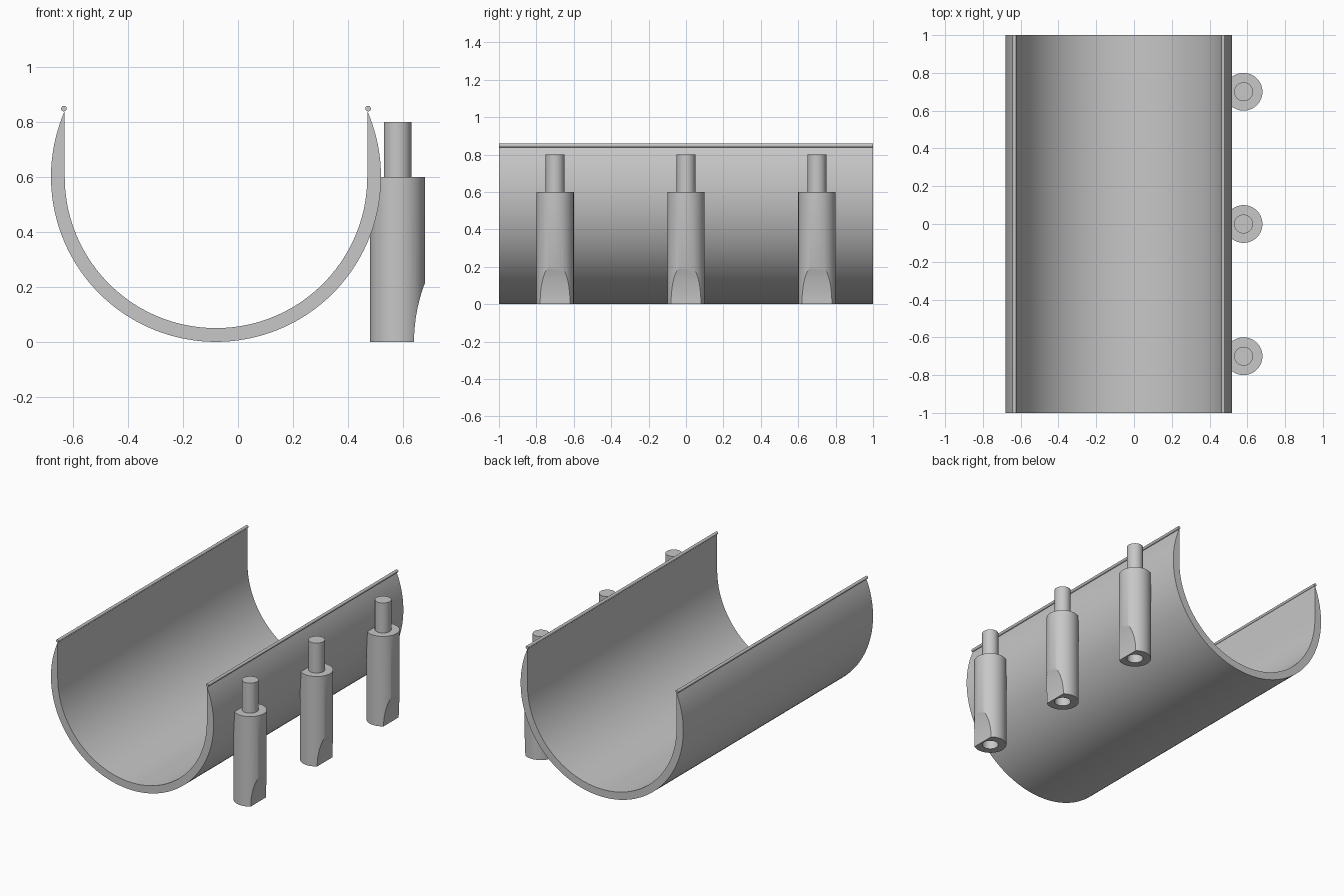
import bpy
import bmesh
from math import cos, sin, pi, tau, sqrt, radians
from mathutils import Matrix, Vector

old = bpy.data.objects.get("Cube")
if old:
    bpy.data.objects.remove(old)

grey = bpy.data.materials.new("plain grey")
grey.use_nodes = True
tone = (0.57, 0.57, 0.57, 1)
grey.diffuse_color = tone
grey.node_tree.nodes["Principled BSDF"].inputs["Base Color"].default_value = tone

CX, CZ = -0.08, 0.6          # trough axis
OUTER, INNER = 0.6, 0.55
PEG_X = 0.58


def finish(name, bm):
    bmesh.ops.recalc_face_normals(bm, faces=bm.faces)
    mesh = bpy.data.meshes.new(name)
    bm.to_mesh(mesh)
    bm.free()
    mesh.materials.append(grey)
    ob = bpy.data.objects.new(name, mesh)
    bpy.context.collection.objects.link(ob)
    return ob


def smooth(ob):
    bpy.ops.object.select_all(action='DESELECT')
    ob.select_set(True)
    bpy.context.view_layer.objects.active = ob
    bpy.ops.object.shade_smooth_by_angle(angle=radians(30))


def extrude_profile(name, points, y0, y1):
    """Sweep a closed x-z outline along y."""
    bm = bmesh.new()
    face = bm.faces.new([bm.verts.new((x, y0, z)) for x, z in points])
    ext = bmesh.ops.extrude_face_region(bm, geom=[face], use_keep_orig=True)
    verts = [g for g in ext["geom"] if isinstance(g, bmesh.types.BMVert)]
    bmesh.ops.translate(bm, verts=verts, vec=(0, y1 - y0, 0))
    return finish(name, bm)


def arc(cx, cz, r, a0, a1, n):
    return [(cx + r * cos(a0 + (a1 - a0) * i / n),
             cz + r * sin(a0 + (a1 - a0) * i / n)) for i in range(n + 1)]


# Trough: round outside, inside a half circle with upright walls
rim = sqrt(OUTER ** 2 - INNER ** 2)
tip = Vector((INNER, rim)).angle_signed(Vector((1, 0)))
outline = arc(CX, CZ, OUTER, tip, -pi - tip, 96)
outline += arc(CX, CZ, INNER, -pi, 0, 72)
smooth(extrude_profile("trough", outline, -1, 1))

# Rounded beads along both rims
for side, sx in (("left", 1), ("right", -1)):
    bead = arc(CX + sx * 0.553, 0.848, 0.01, 0, tau, 24)[:-1]
    smooth(extrude_profile(side + "_rim_bead", bead, -1, 1))

# Pegs: turned body with a pin on top and a socket below, scooped on one side
profile = [(0, 0.2), (0.05, 0.2), (0.05, 0), (0.1, 0),
           (0.1, 0.6), (0.05, 0.6), (0.05, 0.8), (0, 0.8)]
for place, y in (("front", -0.7), ("middle", 0), ("back", 0.7)):
    bm = bmesh.new()
    verts = [bm.verts.new((r, 0, z)) for r, z in profile]
    edges = [bm.edges.new(pair) for pair in zip(verts, verts[1:])]
    bmesh.ops.spin(bm, geom=verts + edges, cent=(0, 0, 0), axis=(0, 0, 1),
                   angle=tau, steps=64, use_merge=False)
    bmesh.ops.remove_doubles(bm, verts=bm.verts, dist=1e-5)
    bmesh.ops.transform(bm, matrix=Matrix.Translation((PEG_X, y, 0)), verts=bm.verts)
    peg = finish(place + "_peg", bm)

    scoop = extrude_profile("scoop_cutter", arc(PEG_X + 0.66, 0, 0.6, 0, tau, 128)[:-1],
                            y - 0.2, y + 0.2)
    scoop.hide_render = True
    cut = peg.modifiers.new("scoop", 'BOOLEAN')
    cut.operation = 'DIFFERENCE'
    cut.solver = 'EXACT'
    cut.object = scoop
    bpy.context.view_layer.objects.active = peg
    bpy.ops.object.modifier_apply(modifier=cut.name)
    bpy.data.objects.remove(scoop)
    smooth(peg)
